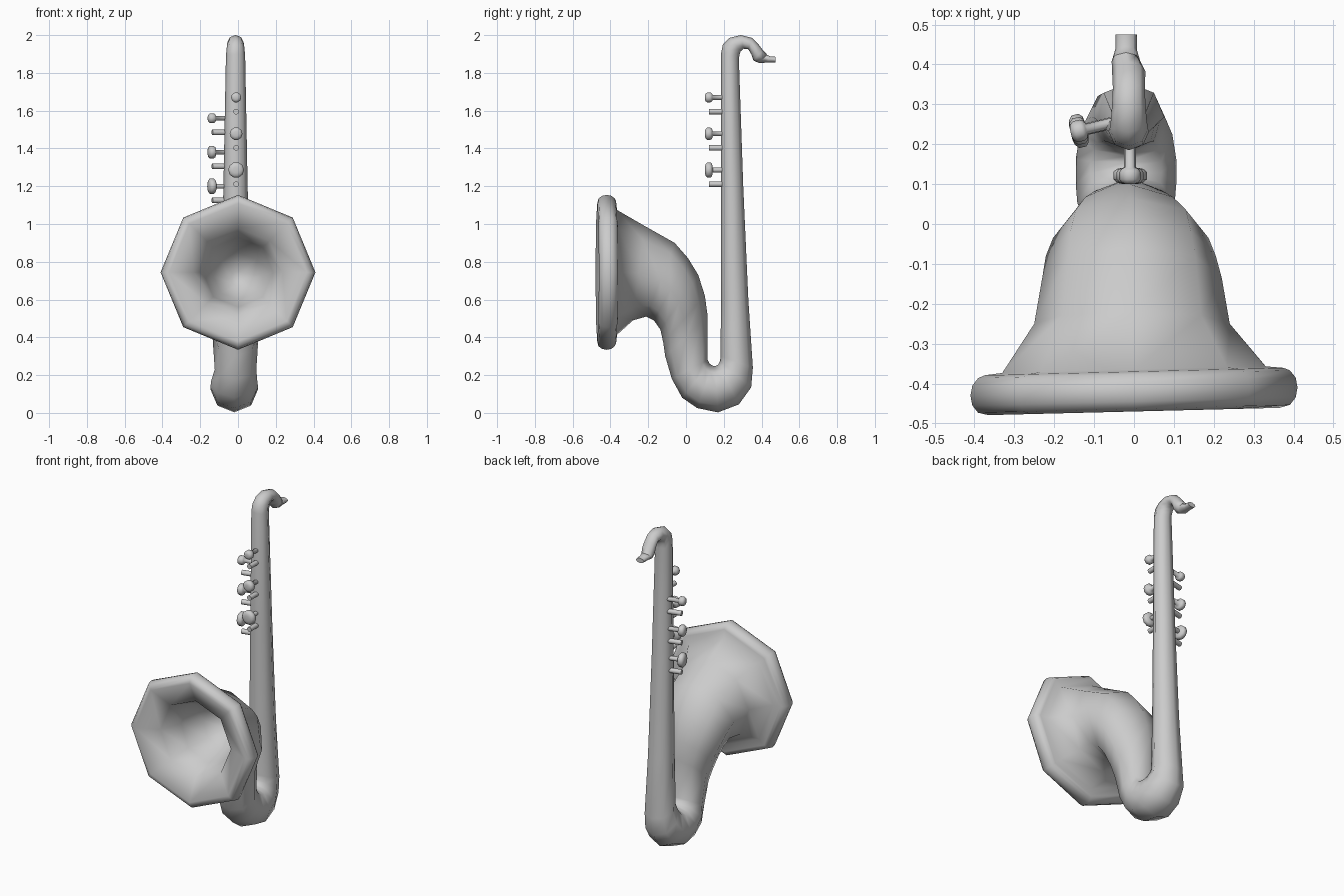
import bpy
import bmesh
import math
from mathutils import Vector

SIDES = 8

cube = bpy.data.objects.get("Cube")
if cube:
    bpy.data.objects.remove(cube, do_unlink=True)

# Single plain grey finish
grey = bpy.data.materials.new("plain grey")
grey.use_nodes = True
colour = (0.6, 0.6, 0.6, 1)
grey.diffuse_color = colour
grey.node_tree.nodes["Principled BSDF"].inputs["Base Color"].default_value = colour


def finish(name, bm, angle=75):
    """Turn a bmesh into a smooth-shaded object."""
    bmesh.ops.recalc_face_normals(bm, faces=bm.faces[:])
    mesh = bpy.data.meshes.new(name)
    bm.to_mesh(mesh)
    bm.free()
    mesh.materials.append(grey)
    obj = bpy.data.objects.new(name, mesh)
    bpy.context.scene.collection.objects.link(obj)
    bpy.ops.object.select_all(action='DESELECT')
    obj.select_set(True)
    bpy.context.view_layer.objects.active = obj
    bpy.ops.object.shade_smooth_by_angle(angle=math.radians(angle))


def skin(name, loops):
    """Bridge successive rings of points with quads and cap both ends."""
    bm = bmesh.new()
    rows = [[bm.verts.new(p) for p in loop] for loop in loops]
    for low, high in zip(rows, rows[1:]):
        for i in range(len(low)):
            j = (i + 1) % len(low)
            bm.faces.new((low[i], low[j], high[j], high[i]))
    bm.faces.new(rows[0])
    bm.faces.new(rows[-1])
    finish(name, bm)


def ring(ya, za, yb, zb, width, x=-0.013, yaw=0.0):
    """Ring spanning two opposite profile points, with a half width in x."""
    mid = Vector((x, (ya + yb) / 2, (za + zb) / 2))
    arm = Vector((0, (ya - yb) / 2, (za - zb) / 2))
    points = []
    for i in range(SIDES):
        a = math.tau * i / SIDES
        side = width * math.sin(a)
        points.append(mid + arm * math.cos(a) + Vector((side, yaw * side, 0)))
    return points


def lip_ring(y, radius):
    """Upright ring of the bell, turned very slightly."""
    z = 0.744
    return ring(y, z + radius, y, z - radius, radius, x=0, yaw=0.025)


# Bowl inside the bell, from its floor out to the broad sloping face
bowl = [
    ring(-0.06, 0.75, -0.09, 0.67, 0.04, 0),
    ring(-0.12, 0.85, -0.17, 0.60, 0.13, 0),
    ring(-0.27, 0.93, -0.30, 0.56, 0.185, 0),
    lip_ring(-0.41, 0.235),
]

# Rounded lip
lip = [lip_ring(-0.47, 0.365)]
for step in range(1, 6):
    a = math.pi * step / 6
    lip.append(lip_ring(-0.42 - 0.05 * math.cos(a), 0.36 + 0.05 * math.sin(a) ** 0.7))
lip.append(lip_ring(-0.37, 0.375))

# Flaring outer wall
flare = [
    lip_ring(-0.365, 0.33),
    ring(-0.22, 0.99, -0.28, 0.49, 0.245, -0.005),
    ring(-0.06, 0.90, -0.21, 0.51, 0.225, -0.005),
    ring(0.01, 0.82, -0.17, 0.49, 0.213, -0.008),
    ring(0.065, 0.73, -0.135, 0.44, 0.195, -0.008),
    ring(0.10, 0.62, -0.12, 0.37, 0.155, -0.012),
]

# Bow and long tapering tube
body = [
    ring(0.115, 0.51, -0.11, 0.30, 0.122),
    ring(0.115, 0.28, -0.075, 0.18, 0.11),
    ring(0.125, 0.26, -0.02, 0.08, 0.122, -0.02),
    ring(0.14, 0.25, 0.06, 0.025, 0.126, -0.02),
    ring(0.155, 0.247, 0.17, 0.003, 0.126, -0.02),
    ring(0.17, 0.255, 0.28, 0.045, 0.116, -0.02),
    ring(0.18, 0.275, 0.345, 0.135, 0.10, -0.02),
    ring(0.183, 0.30, 0.354, 0.24, 0.089),
    ring(0.185, 0.60, 0.33, 0.60, 0.077),
    ring(0.185, 1.20, 0.303, 1.20, 0.064),
    ring(0.185, 1.90, 0.28, 1.87, 0.051),
]

# Curved neck with a slightly bulbous end
neck = [
    ring(0.195, 1.95, 0.283, 1.895, 0.048),
    ring(0.23, 1.985, 0.29, 1.915, 0.045),
    ring(0.29, 2.00, 0.305, 1.928, 0.042),
    ring(0.35, 1.985, 0.33, 1.925, 0.04),
    ring(0.385, 1.95, 0.345, 1.90, 0.041),
    ring(0.407, 1.92, 0.357, 1.865, 0.042),
    ring(0.43, 1.896, 0.385, 1.853, 0.036, -0.02),
]
skin("horn_body", bowl + lip + flare + body + neck)

# Mouthpiece
skin("mouthpiece", [
    neck[-1],
    ring(0.445, 1.888, 0.43, 1.854, 0.027, -0.02),
    ring(0.475, 1.885, 0.475, 1.855, 0.027, -0.02),
])


def lathe(name, origin, direction, profile, sides=10):
    """Spin (distance, radius) pairs around a direction."""
    turn = Vector(direction).to_track_quat('Z', 'Y')
    loops = []
    for distance, radius in profile:
        loop = []
        for i in range(sides):
            a = math.tau * i / sides
            point = Vector((radius * math.cos(a), radius * math.sin(a), distance))
            loop.append(Vector(origin) + turn @ point)
        loops.append(loop)
    skin(name, loops)


# Two rows of keys: rounded pads on stems alternating with plain pegs
rows = {
    "front": ((-0.01, 0.21), (0, -1, 0), 1.67, 0.192, 0.11),
    "side": ((-0.035, 0.258), (-0.96, -0.23, 0), 1.56, 0.18, 0.127),
}
for label, ((x, y), direction, top, gap, reach) in rows.items():
    for i, radius in enumerate((0.027, 0.034, 0.042)):
        z = top - gap * i
        pad = [
            (0, 0.013), (reach - 0.042, 0.013), (reach - 0.038, radius * 0.8),
            (reach - 0.03, radius), (reach - 0.012, radius),
            (reach - 0.003, radius * 0.75), (reach, radius * 0.4),
        ]
        lathe(f"{label}_key_{i + 1}", (x, y, z), direction, pad)
        peg = [(0, 0.015), (reach - 0.023, 0.015)]
        lathe(f"{label}_peg_{i + 1}", (x, y, z - 0.075), direction, peg)
